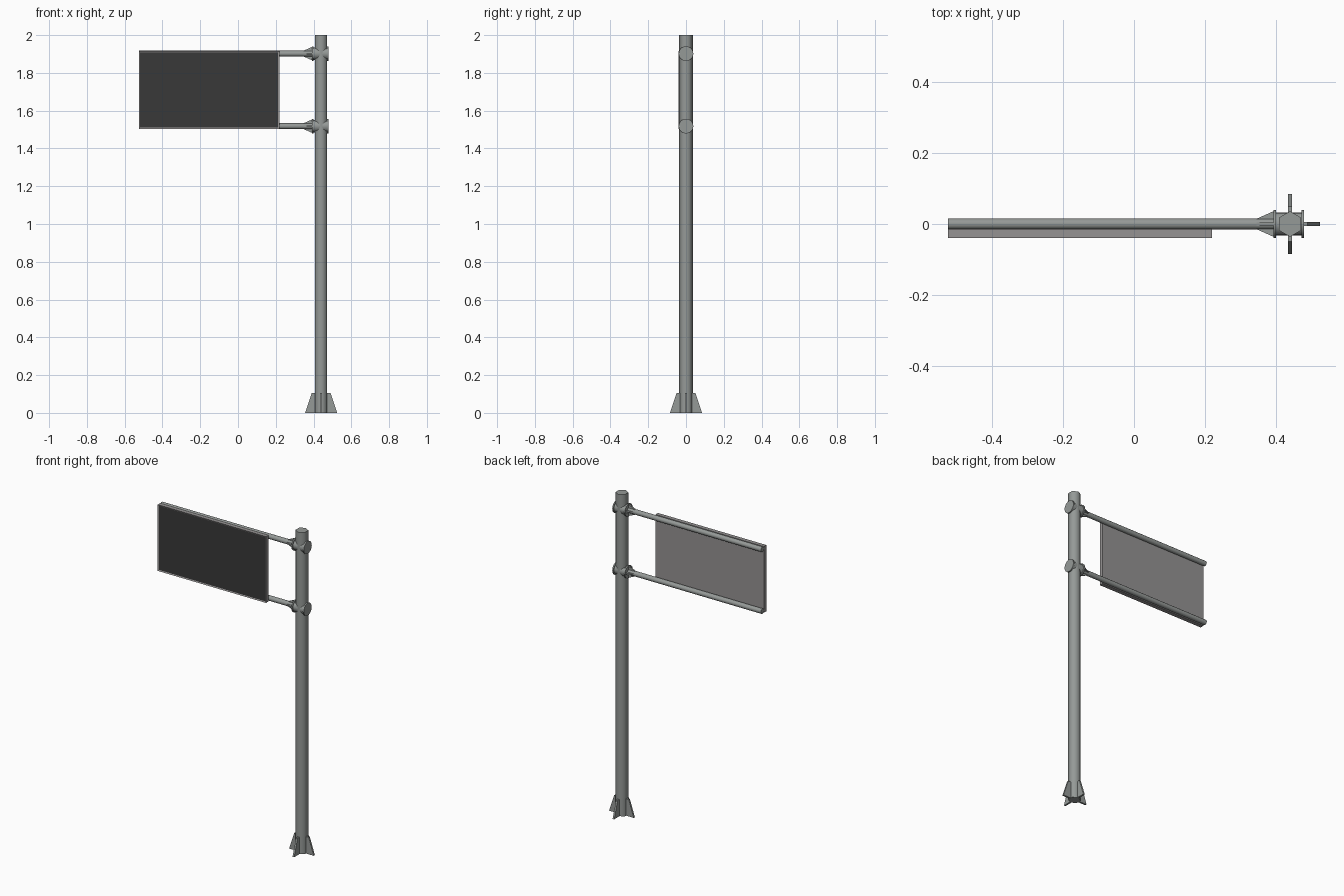
import bpy, bmesh, math
from mathutils import Matrix, Vector

if "Cube" in bpy.data.objects:
    bpy.data.objects.remove(bpy.data.objects["Cube"])


def material(name, rgb):
    m = bpy.data.materials.new(name)
    m.diffuse_color = (*rgb, 1)
    m.use_nodes = True
    m.node_tree.nodes["Principled BSDF"].inputs["Base Color"].default_value = m.diffuse_color
    return m


STEEL = material("grey steel", (0.30, 0.32, 0.31))
FRAME = material("frame grey", (0.30, 0.29, 0.29))
SCREEN = material("dark screen", (0.04, 0.04, 0.04))
PX = 0.44                      # pole centre
BARS = {"upper": 1.902, "lower": 1.518}


def finish(name, bm, mats, smooth=None):
    bmesh.ops.recalc_face_normals(bm, faces=bm.faces)
    me = bpy.data.meshes.new(name)
    bm.to_mesh(me)
    bm.free()
    ob = bpy.data.objects.new(name, me)
    bpy.context.collection.objects.link(ob)
    for m in mats:
        me.materials.append(m)
    if smooth:
        bpy.ops.object.select_all(action='DESELECT')
        ob.select_set(True)
        bpy.context.view_layer.objects.active = ob
        bpy.ops.object.shade_smooth_by_angle(angle=math.radians(smooth))
    return ob


def tube_x(name, x0, x1, z, r, sides, smooth=50):
    bm = bmesh.new()
    mat = Matrix.Translation(((x0 + x1) / 2, 0, z)) @ Matrix.Rotation(math.pi / 2, 4, 'Y')
    bmesh.ops.create_cone(bm, cap_ends=True, segments=sides, radius1=r, radius2=r,
                          depth=x1 - x0, matrix=mat)
    return finish(name, bm, [STEEL], smooth)


def plates(name, profile, thick, origin, axis):
    """Four copies of a flat (radial, along) profile set around an axis."""
    bm = bmesh.new()
    for k in range(4):
        vs = [bm.verts.new((a, -thick / 2, b)) for a, b in profile]
        f = bm.faces.new(vs)
        ext = bmesh.ops.extrude_face_region(bm, geom=[f])["geom"]
        new = [v for v in ext if isinstance(v, bmesh.types.BMVert)]
        bmesh.ops.translate(bm, verts=new, vec=(0, thick, 0))
        bmesh.ops.rotate(bm, verts=vs + new, cent=(0, 0, 0),
                         matrix=Matrix.Rotation(k * math.pi / 2, 3, 'Z'))
    if axis == 'X':
        bmesh.ops.rotate(bm, verts=bm.verts, cent=(0, 0, 0),
                         matrix=Matrix.Rotation(math.pi / 2, 3, 'Y'))
    bmesh.ops.translate(bm, verts=bm.verts, vec=origin)
    return finish(name, bm, [STEEL])


# hexagonal pole with corners facing front and back
bm = bmesh.new()
bmesh.ops.create_cone(bm, cap_ends=True, segments=6, radius1=0.036, radius2=0.036, depth=2,
                      matrix=Matrix.Translation((PX, 0, 1)))
if abs(max(v.co.x for v in bm.verts) - PX) > 0.034:
    bmesh.ops.rotate(bm, verts=bm.verts, cent=(PX, 0, 0), matrix=Matrix.Rotation(math.pi / 6, 3, 'Z'))
finish("pole", bm, [STEEL], 65)

# base fins
plates("base_fins", [(0.02, 0), (0.085, 0), (0.05, 0.105), (0.02, 0.105)], 0.011, (PX, 0, 0), 'Z')

# arms with their clamps
for level, z in BARS.items():
    tube_x(level + "_arm", -0.525, 0.395, z, 0.0155, 12)
    tube_x(level + "_sleeve", 0.395, 0.477, z, 0.033, 16)
    tube_x(level + "_inner_flange", 0.393, 0.401, z, 0.039, 20)
    tube_x(level + "_outer_flange", 0.472, 0.480, z, 0.039, 20)
    plates(level + "_gussets", [(0.008, 0), (0.015, 0), (0.035, 0.045), (0.035, 0.05), (0.008, 0.05)],
           0.008, (0.346, 0, z), 'X')

# sign panel with a recessed dark face
bm = bmesh.new()
bmesh.ops.create_cube(bm, size=1, matrix=Matrix.Translation((-0.1525, -0.0265, 1.709))
                      @ Matrix.Diagonal((0.745, 0.025, 0.412, 1)))
bm.normal_update()
front = [f for f in bm.faces if f.normal.y < -0.9]
bmesh.ops.inset_region(bm, faces=front, thickness=0.01, depth=0)
bmesh.ops.translate(bm, verts=front[0].verts, vec=(0, 0.003, 0))
front[0].material_index = 1
finish("sign_panel", bm, [FRAME, SCREEN])
